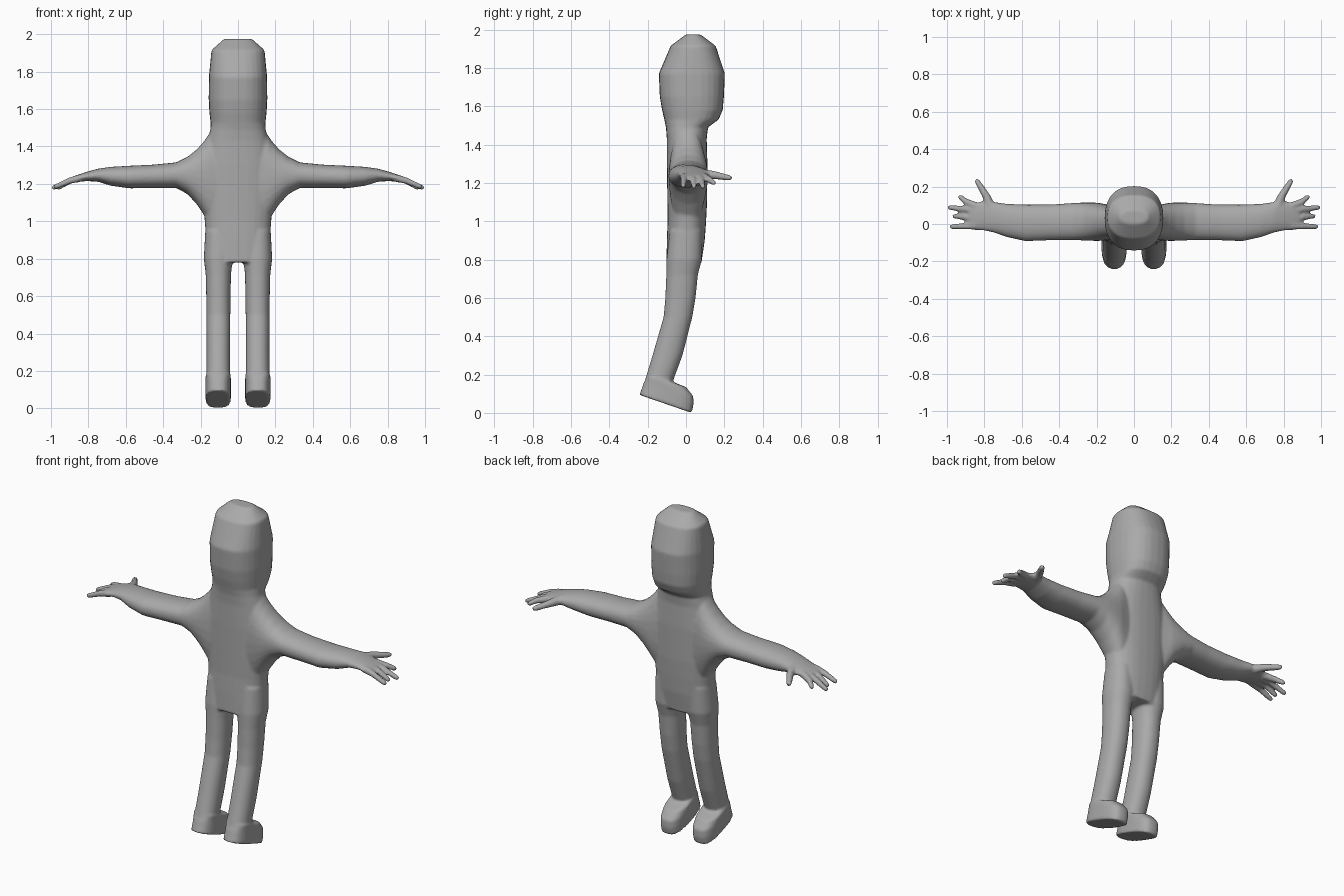
import bpy, bmesh, math
from mathutils import Vector

bm = bmesh.new()


def loft(rings, p=2.2, n=28):
    """Closed skin through superellipse rings given as (centre, half axis u, half axis v)."""
    loops = []
    for c, u, v in rings:
        loop = []
        for i in range(n):
            a = 2 * math.pi * i / n
            ca, sa = math.cos(a), math.sin(a)
            k = math.copysign(abs(ca) ** (2 / p), ca)
            m = math.copysign(abs(sa) ** (2 / p), sa)
            loop.append(bm.verts.new(Vector(c) + k * Vector(u) + m * Vector(v)))
        loops.append(loop)
    for a, b in zip(loops, loops[1:]):
        for i in range(n):
            bm.faces.new((a[i], a[(i + 1) % n], b[(i + 1) % n], b[i]))
    bm.faces.new(loops[0])
    bm.faces.new(loops[-1])


def finger(s, points, r0, r1):
    pts = [Vector((s * x, y, z)) for x, y, z in points]
    d = (pts[-1] - pts[0]).normalized()
    u = d.cross(Vector((0, 0, 1))).normalized()
    v = u.cross(d)
    rings = []
    for i, q in enumerate(pts):
        r = r0 + (r1 - r0) * i / (len(pts) - 1)
        rings.append((q, u * r, v * r))
    rings.append((pts[-1] + d * r1 * 0.8, u * r1 * 0.6, v * r1 * 0.6))
    loft(rings, 2, 12)


# Head, neck and torso: height, half width, back y, face y
trunk = [(1.975, .075, .0, .075), (1.915, .142, -.08, .155), (1.77, .156, -.142, .203),
         (1.65, .157, -.137, .198), (1.58, .153, -.125, .192), (1.53, .147, -.113, .17),
         (1.49, .148, -.105, .115), (1.43, .165, -.1, .108), (1.3, .19, -.1, .112),
         (1.1, .188, -.097, .11), (1.0, .178, -.096, .105), (.9, .17, -.1, .098),
         (.78, .168, -.102, .08)]
loft([((0, (b + f) / 2, z), (w, 0, 0), (0, (f - b) / 2, 0)) for z, w, b, f in trunk], 2.4)

# Arm: x, low z, high z, back y, front y
arm = [(.1, .95, 1.5, -.085, .095), (.15, .98, 1.475, -.088, .105), (.18, 1.03, 1.43, -.09, .112),
       (.22, 1.09, 1.385, -.09, .115), (.27, 1.145, 1.345, -.088, .115),
       (.33, 1.178, 1.315, -.086, .112), (.45, 1.178, 1.303, -.087, .104),
       (.58, 1.176, 1.297, -.092, .104), (.68, 1.19, 1.291, -.07, .108),
       (.75, 1.212, 1.281, -.046, .118), (.81, 1.215, 1.264, -.034, .122),
       (.86, 1.21, 1.248, -.032, .113), (.885, 1.208, 1.238, -.026, .1)]
# Leg: height, back y, front y, half width
leg = [(.95, -.085, .085, .07), (.8, -.102, .083, .078), (.72, -.103, .062, .068),
       (.6, -.108, .05, .065), (.5, -.117, .033, .064), (.3, -.175, -.018, .063),
       (.16, -.217, -.07, .063)]
# Foot layers from the sole up: heel y, heel z, toe y, toe z
foot = [(-.243, .094, .03, 0), (-.23, .13, .04, .045), (-.222, .155, .038, .088),
        (-.212, .175, .0, .135), (-.205, .19, -.06, .158)]
for s in (-1, 1):
    loft([((s * x, (b + f) / 2, (lo + hi) / 2), (0, (f - b) / 2, 0), (0, 0, (hi - lo) / 2))
          for x, lo, hi, b, f in arm])
    loft([((s * .105, (b + f) / 2, z), (s * w, 0, 0), (0, (f - b) / 2, 0))
          for z, b, f, w in leg])
    layers = [((s * .106, (a + c) / 2, (b + d) / 2), (s * .068, 0, 0), (0, (c - a) / 2, (d - b) / 2))
              for a, b, c, d in foot]
    loft(layers, 2.8)
    # Four fingers and the thumb
    for y0, x1, y1, z1 in ((.095, .93, .145, 1.2), (.07, .985, .088, 1.18),
                           (.03, .96, .042, 1.18), (-.01, .975, -.014, 1.185)):
        finger(s, [(.84, y0, 1.232), (.9, (y0 + y1) / 2, 1.217), (x1, y1, z1)], .021, .014)
    finger(s, [(.765, .085, 1.245), (.79, .15, 1.24), (.838, .228, 1.226)], .028, .015)

bmesh.ops.recalc_face_normals(bm, faces=bm.faces)
mesh = bpy.data.meshes.new("body")
bm.to_mesh(mesh)
bm.free()
body = bpy.data.objects.new("body", mesh)
bpy.context.collection.objects.link(body)

# Single grey clay colour
mat = bpy.data.materials.new("clay grey")
mat.diffuse_color = (.4, .4, .4, 1)
mesh.materials.append(mat)

# Fuse the parts into one skin and soften the joins
remesh = body.modifiers.new("fuse", 'REMESH')
remesh.mode = 'VOXEL'
remesh.voxel_size = .008
remesh.use_smooth_shade = True
soft = body.modifiers.new("soften", 'SMOOTH')
soft.factor = .5
soft.iterations = 5
